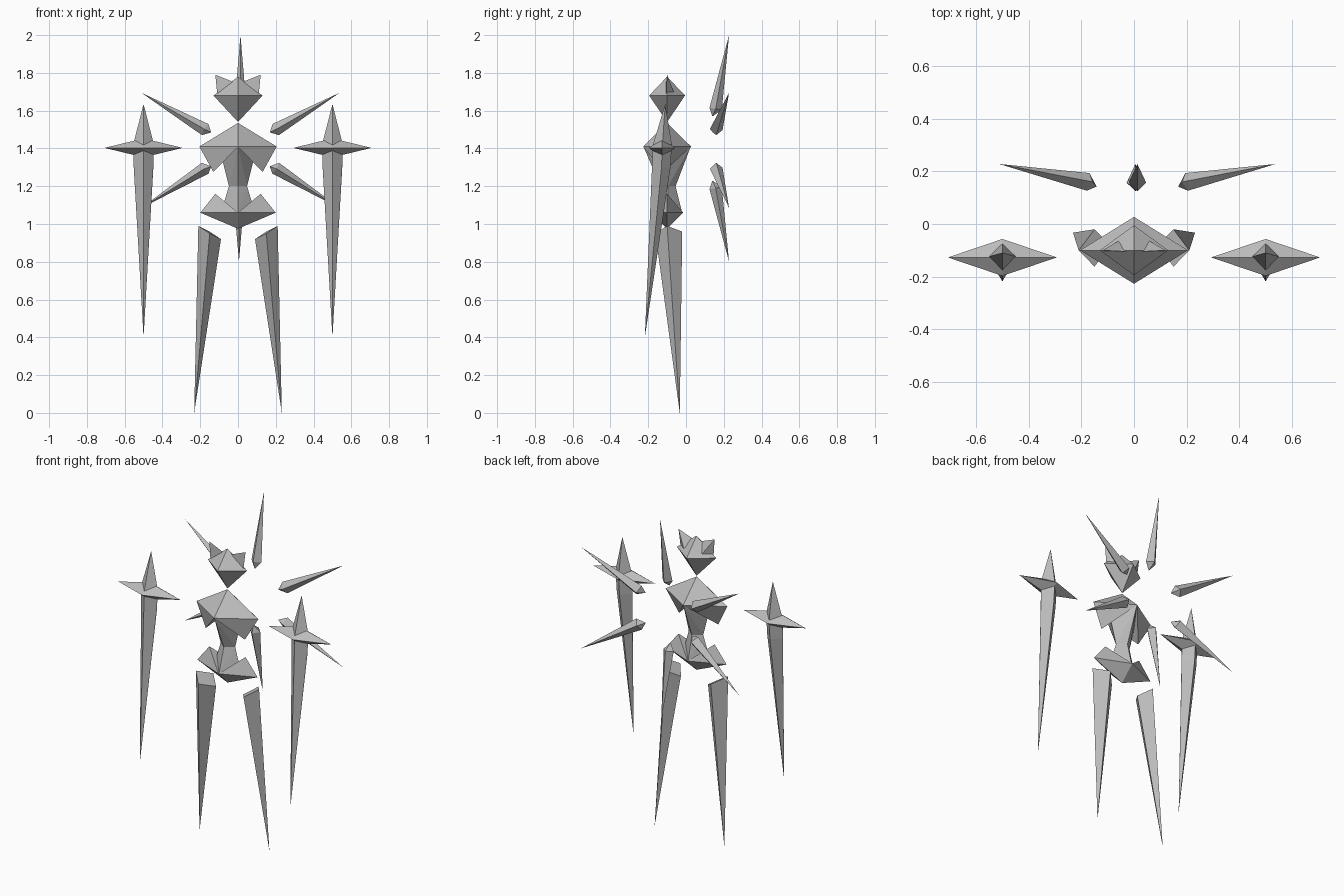
import bpy
import bmesh
from mathutils import Vector

cube = bpy.data.objects.get("Cube")
if cube:
    bpy.data.objects.remove(cube, do_unlink=True)

stone = bpy.data.materials.new("stone_grey")
stone.use_nodes = True
GREY = (0.5, 0.5, 0.5, 1.0)
stone.diffuse_color = GREY
stone.node_tree.nodes["Principled BSDF"].inputs["Base Color"].default_value = GREY


def facet(name, *pieces):
    """One flat-shaded object made of convex crystal pieces."""
    bm = bmesh.new()
    for points in pieces:
        verts = [bm.verts.new(p) for p in points]
        bmesh.ops.convex_hull(bm, input=verts)
    bmesh.ops.recalc_face_normals(bm, faces=bm.faces)
    mesh = bpy.data.meshes.new(name)
    bm.to_mesh(mesh)
    bm.free()
    mesh.materials.append(stone)
    obj = bpy.data.objects.new(name, mesh)
    bpy.context.collection.objects.link(obj)
    return obj


def ring(x, y, z, half_x, half_y):
    """Level diamond of four corners."""
    return [(x + half_x, y, z), (x, y + half_y, z),
            (x - half_x, y, z), (x, y - half_y, z)]


def flip(points, side):
    return [(x * side, y, z) for x, y, z in points]


def shard(name, butt, mid, tip, radius):
    """Four-sided spike with a blunt end, ring and long point."""
    butt, mid, tip = Vector(butt), Vector(mid), Vector(tip)
    axis = (tip - mid).normalized()
    u = axis.cross(Vector((0, 1, 0))).normalized() * radius
    v = axis.cross(u)
    return facet(name, [butt, tip, mid + u, mid - u, mid + v, mid - v])


SIDES = (("left", 1), ("right", -1))
MID_Y = -0.10

# Head
facet("head", ring(0, MID_Y, 1.68, 0.13, 0.095)
      + [(0, MID_Y, 1.78), (0, MID_Y, 1.54)])

# Chest cap, with a pointed lobe under each side
chest = ring(0, MID_Y, 1.41, 0.205, 0.127)
facet("chest", chest + [(0, MID_Y, 1.535)])

# Hourglass waist
neck = ring(0, -0.095, 1.20, 0.048, 0.04)
facet("waist",
      ring(0, MID_Y, 1.41, 0.10, 0.125) + neck,
      neck + ring(0, MID_Y, 1.06, 0.09, 0.08))

# Hips
hips = ring(0, MID_Y, 1.06, 0.20, 0.085)
facet("hips", hips + [(0, MID_Y, 0.975)])

for label, s in SIDES:
    facet(label + "_ear", flip([(0.11, -0.105, 1.69), (0.02, -0.105, 1.75),
                                (0.06, -0.065, 1.70), (0.12, -0.10, 1.79)], s))

    front_lobe = [chest[0], chest[1], chest[3], (0.13, -0.12, 1.275)]
    facet(label + "_chest_lobe", flip(front_lobe, s))

    crest = [hips[0], hips[1], hips[3], (0.12, MID_Y, 1.16)]
    facet(label + "_hip_crest", flip(crest, s))

    # Leg: slanted diamond top running to a point
    facet(label + "_leg", flip([(0.21, -0.10, 0.99), (0.15, -0.02, 0.96),
                                (0.09, -0.08, 0.92), (0.15, -0.162, 0.95),
                                (0.232, -0.033, 0.0)], s))

    # Floating sword: blade and crossguard
    top_ring = ring(0.5, -0.125, 1.42, 0.055, 0.05)
    low_ring = ring(0.5, -0.13, 1.30, 0.052, 0.048)
    facet(label + "_blade", flip(top_ring + low_ring + [
        (0.5, -0.11, 1.635), (0.5, -0.218, 0.40)], s))
    guard = [(0.5 + d, -0.127, 1.403) for d in (-0.207, 0.207)]
    guard += [(0.5, -0.127 + dy, 1.403 + dz)
              for dy, dz in ((0.07, 0), (-0.07, 0), (0, 0.05), (0, -0.05))]
    facet(label + "_crossguard", flip(guard, s))

# Six floating wing shards behind the body
BACK_X = 0.013
for label, s in SIDES:
    for level, butt_z, mid_z, tip_z in (("upper", 1.485, 1.50, 1.695),
                                        ("lower", 1.305, 1.295, 1.085)):
        shard(label + "_" + level + "_wing",
              (BACK_X + s * 0.155, 0.142, butt_z),
              (BACK_X + s * 0.187, 0.16, mid_z),
              (BACK_X + s * 0.525, 0.228, tip_z), 0.034)

shard("top_wing", (BACK_X, 0.14, 1.57), (BACK_X, 0.157, 1.61),
      (BACK_X, 0.228, 2.0), 0.033)
shard("bottom_wing", (0.005, 0.14, 1.23), (0.005, 0.157, 1.19),
      (0.005, 0.228, 0.80), 0.033)
